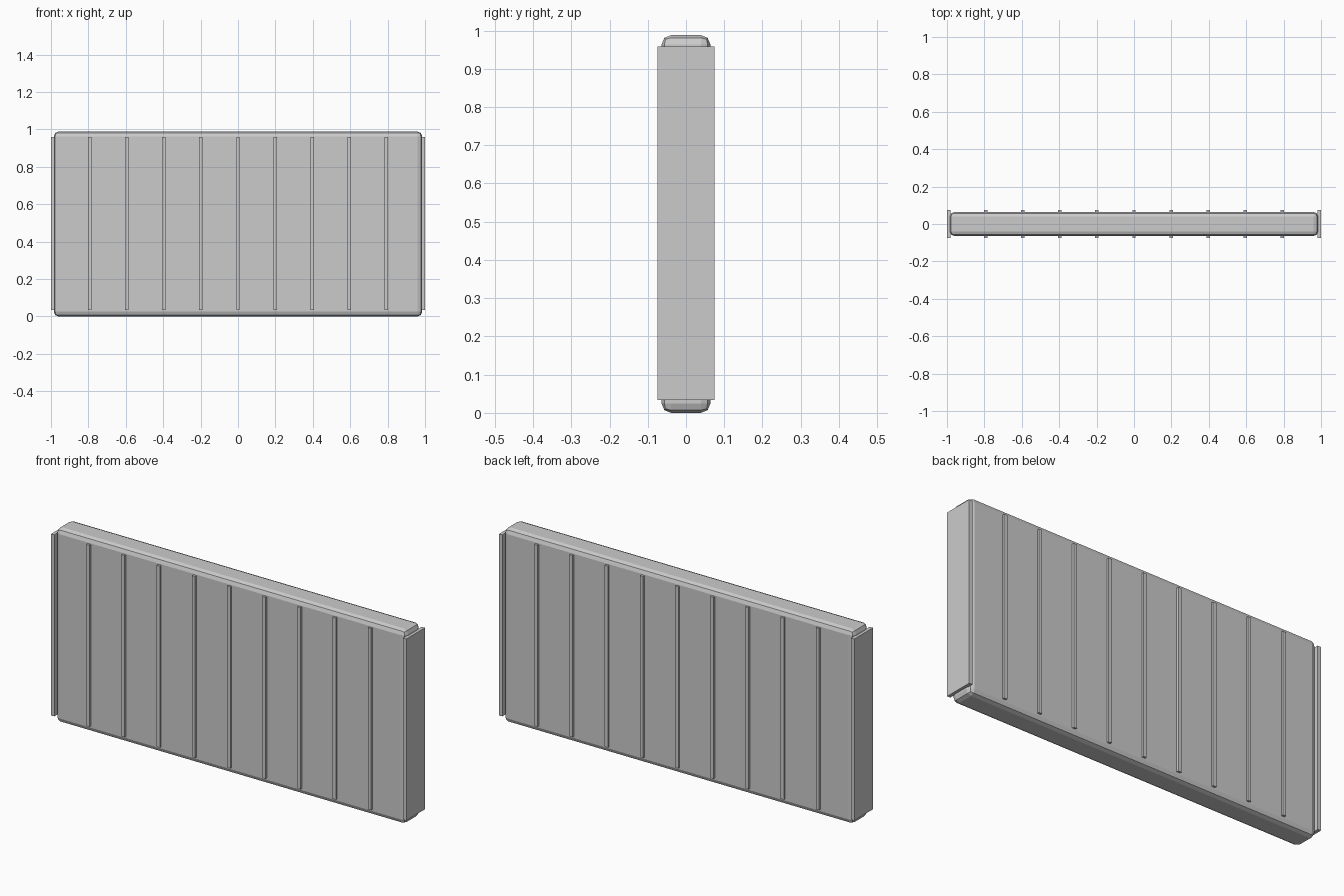
import bpy

if "Cube" in bpy.data.objects:
    bpy.data.objects.remove(bpy.data.objects["Cube"])


def box(name, x, y, z):
    """Box from (min, max) ranges on each axis."""
    bpy.ops.mesh.primitive_cube_add(size=1)
    ob = bpy.context.object
    ob.name = name
    spans = (x, y, z)
    for v in ob.data.vertices:
        v.co = [lo if c < 0 else hi for c, (lo, hi) in zip(v.co, spans)]
    return ob


# Main slab with softened edges
panel = box("wall_panel", (-0.985, 0.985), (-0.064, 0.064), (0, 0.988))
bevel = panel.modifiers.new("edge_bevel", 'BEVEL')
bevel.width = 0.025
bevel.segments = 2

# Upright battens passing through the slab, end ones capping its sides
COUNT, WIDTH = 11, 0.018
step = (2 - WIDTH) / (COUNT - 1)
for i in range(COUNT):
    cx = -1 + WIDTH / 2 + i * step
    box(f"batten_{i + 1}", (cx - WIDTH / 2, cx + WIDTH / 2),
        (-0.075, 0.075), (0.034, 0.958))
